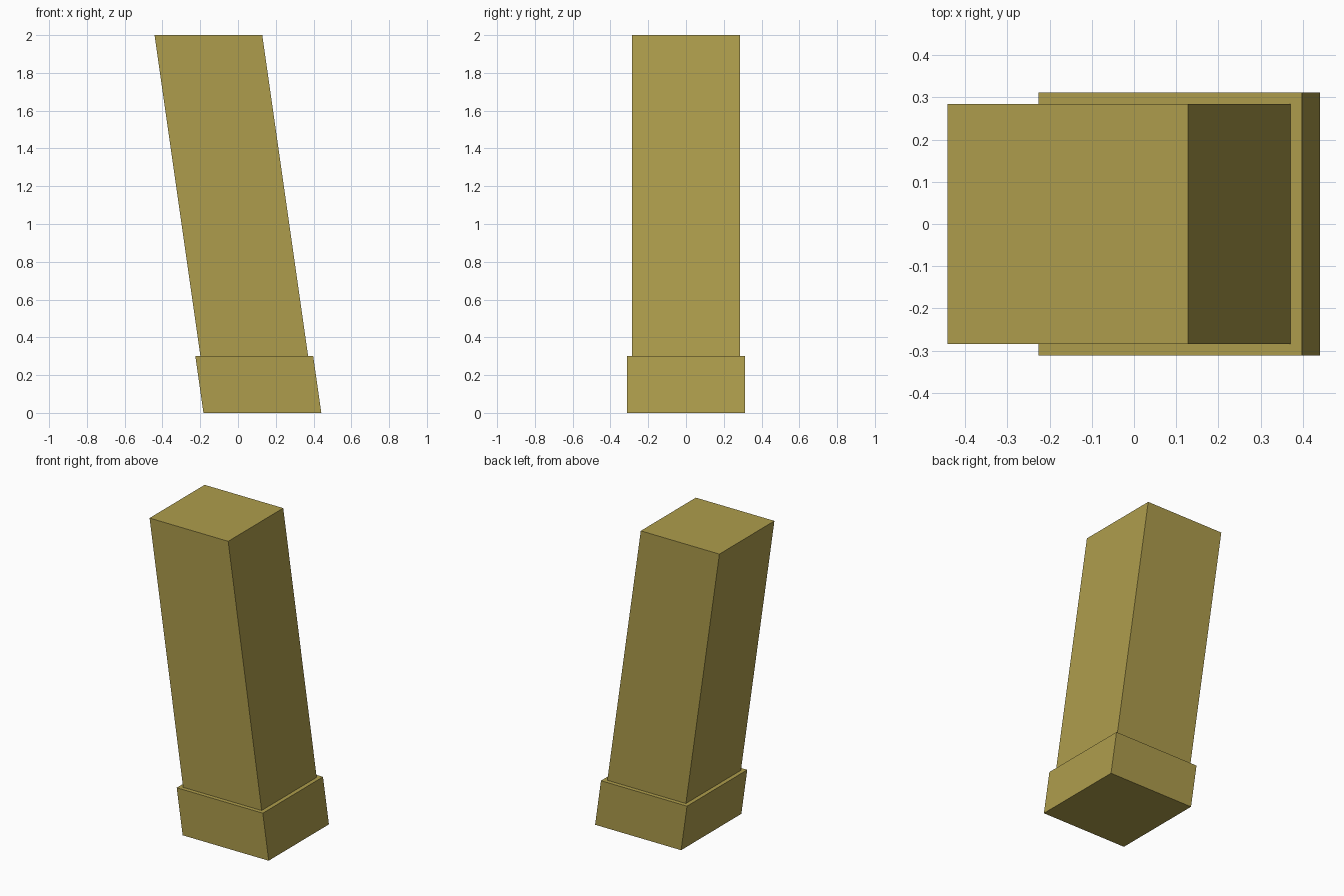
import bpy, bmesh
from mathutils import Matrix, Vector

if "Cube" in bpy.data.objects:
    bpy.data.objects.remove(bpy.data.objects["Cube"])

LEAN = -1 / 7        # x drift per unit of height
FOOT_X = 0.129       # centre of the leaning axis at z = 0

ochre = bpy.data.materials.new("ochre stone")
ochre.diffuse_color = (0.42, 0.335, 0.072, 1)
ochre.use_nodes = True
ochre.node_tree.nodes["Principled BSDF"].inputs["Base Color"].default_value = ochre.diffuse_color


def leaning_block(name, width, z0, z1):
    """Square block sheared sideways, with level top and bottom."""
    bm = bmesh.new()
    bmesh.ops.create_cube(bm, size=1)
    bmesh.ops.scale(bm, vec=Vector((width, width, z1 - z0)), verts=bm.verts)
    bmesh.ops.translate(bm, vec=Vector((0, 0, (z0 + z1) / 2)), verts=bm.verts)
    shear = Matrix.Identity(4)
    shear[0][2] = LEAN
    shear[0][3] = FOOT_X
    bm.transform(shear)
    mesh = bpy.data.meshes.new(name)
    bm.to_mesh(mesh)
    bm.free()
    mesh.materials.append(ochre)
    obj = bpy.data.objects.new(name, mesh)
    bpy.context.collection.objects.link(obj)
    return obj


# Wider foot and the slimmer shaft standing on it
leaning_block("pillar_base", 0.624, 0.0, 0.3)
leaning_block("pillar_shaft", 0.57, 0.3, 2.0)
